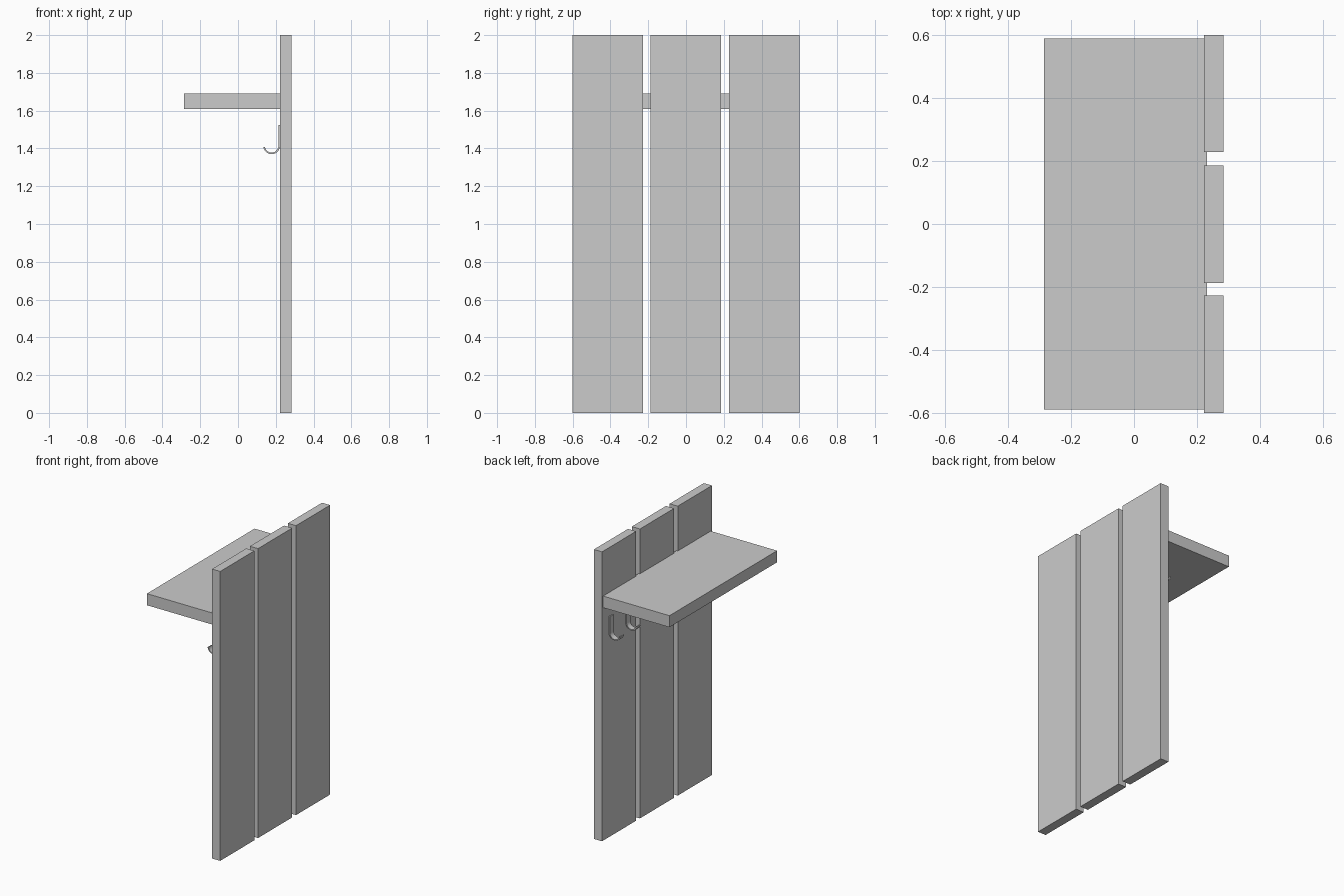
import bpy, bmesh, math

if "Cube" in bpy.data.objects:
    bpy.data.objects.remove(bpy.data.objects["Cube"])


def box(name, lo, hi):
    bpy.ops.mesh.primitive_cube_add(size=1, location=[(a + b) / 2 for a, b in zip(lo, hi)])
    ob = bpy.context.object
    ob.name = name
    ob.scale = [b - a for a, b in zip(lo, hi)]
    bpy.ops.object.transform_apply(location=False, rotation=False, scale=True)
    return ob


def hook(name, y, width=0.04, cx=0.178, cz=1.414, r_out=0.044, r_in=0.036, top=1.525):
    # J-shaped strip: pairs of outer/inner profile points swept across y
    pairs = [((cx + r_out, top), (cx + r_in, top))]
    steps = 16
    for i in range(steps + 1):
        a = -math.radians(172) * i / steps
        c, s = math.cos(a), math.sin(a)
        pairs.append(((cx + r_out * c, cz + r_out * s), (cx + r_in * c, cz + r_in * s)))
    bm = bmesh.new()
    rings = []
    for (ox, oz), (ix, iz) in pairs:
        y0, y1 = y - width / 2, y + width / 2
        rings.append([bm.verts.new(p) for p in
                      ((ox, y0, oz), (ox, y1, oz), (ix, y1, iz), (ix, y0, iz))])
    for a, b in zip(rings, rings[1:]):
        for k in range(4):
            n = (k + 1) % 4
            bm.faces.new((a[k], a[n], b[n], b[k]))
    bm.faces.new(rings[0])
    bm.faces.new(rings[-1])
    bmesh.ops.recalc_face_normals(bm, faces=bm.faces)
    me = bpy.data.meshes.new(name)
    bm.to_mesh(me)
    bm.free()
    ob = bpy.data.objects.new(name, me)
    bpy.context.collection.objects.link(ob)
    bpy.ops.object.select_all(action='DESELECT')
    ob.select_set(True)
    bpy.context.view_layer.objects.active = ob
    bpy.ops.object.shade_smooth_by_angle(angle=math.radians(30))


# Three upright back boards, two coat hooks on each
for i, (y0, y1) in enumerate(((-0.6, -0.227), (-0.187, 0.186), (0.228, 0.6))):
    box(f"back_board_{i + 1}", (0.222, y0, 0), (0.284, y1, 2))
    for j, side in enumerate((-1, 1)):
        hook(f"coat_hook_{2 * i + j + 1}", (y0 + y1) / 2 + side * 0.091)

# Shelf, let slightly into the boards
box("shelf", (-0.285, -0.588, 1.61), (0.232, 0.588, 1.69))
